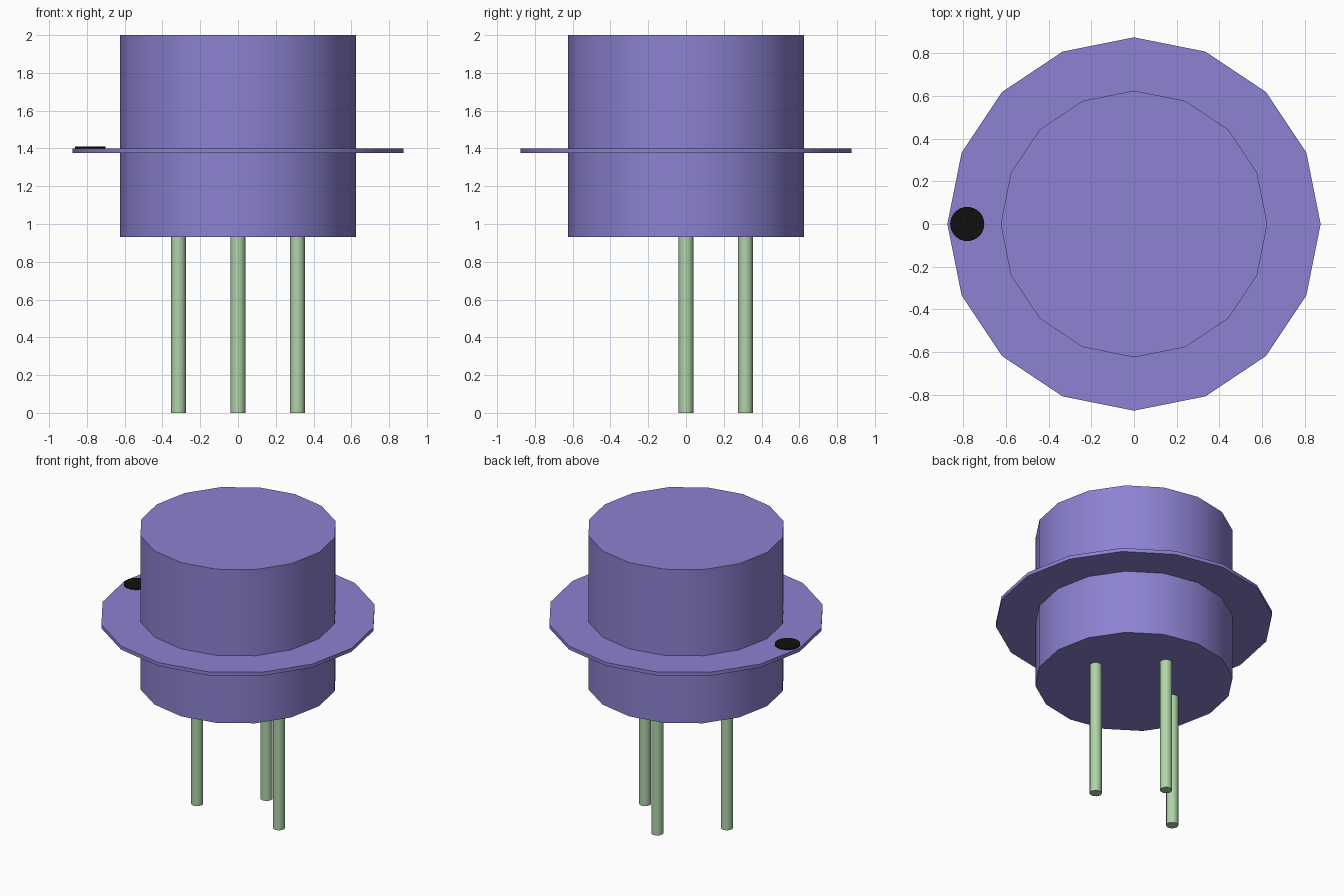
import bpy
import math

if "Cube" in bpy.data.objects:
    bpy.data.objects.remove(bpy.data.objects["Cube"], do_unlink=True)


def make_material(name, rgb):
    mat = bpy.data.materials.new(name)
    mat.use_nodes = True
    color = (*rgb, 1.0)
    mat.diffuse_color = color
    mat.node_tree.nodes["Principled BSDF"].inputs["Base Color"].default_value = color
    return mat


def cylinder(name, mat, radius, z0, z1, x=0.0, y=0.0, sides=16):
    """Upright capped cylinder from z0 to z1, smooth around and sharp at the rims."""
    bpy.ops.mesh.primitive_cylinder_add(
        vertices=sides, radius=radius, depth=z1 - z0, location=(x, y, (z0 + z1) / 2))
    obj = bpy.context.object
    obj.name = name
    obj.data.materials.append(mat)
    bpy.ops.object.shade_smooth_by_angle(angle=math.radians(35))
    return obj


purple = make_material("purple", (0.262, 0.223, 0.64))
pale_green = make_material("pale green", (0.43, 0.655, 0.39))
black = make_material("black", (0.005, 0.005, 0.005))

# Can and its thin rim
cylinder("can_body", purple, 0.625, 0.93, 2.0)
cylinder("rim_flange", purple, 0.875, 1.375, 1.40)

# Orientation dot on the rim
cylinder("marker_dot", black, 0.08, 1.40, 1.409, x=-0.782, sides=32)

# Three legs set in a triangle
PIN = 0.315
for name, x, y in (("right_pin", -PIN, 0), ("back_pin", 0, PIN), ("left_pin", PIN, 0)):
    cylinder(name, pale_green, 0.0385, 0.0, 0.95, x, y)
